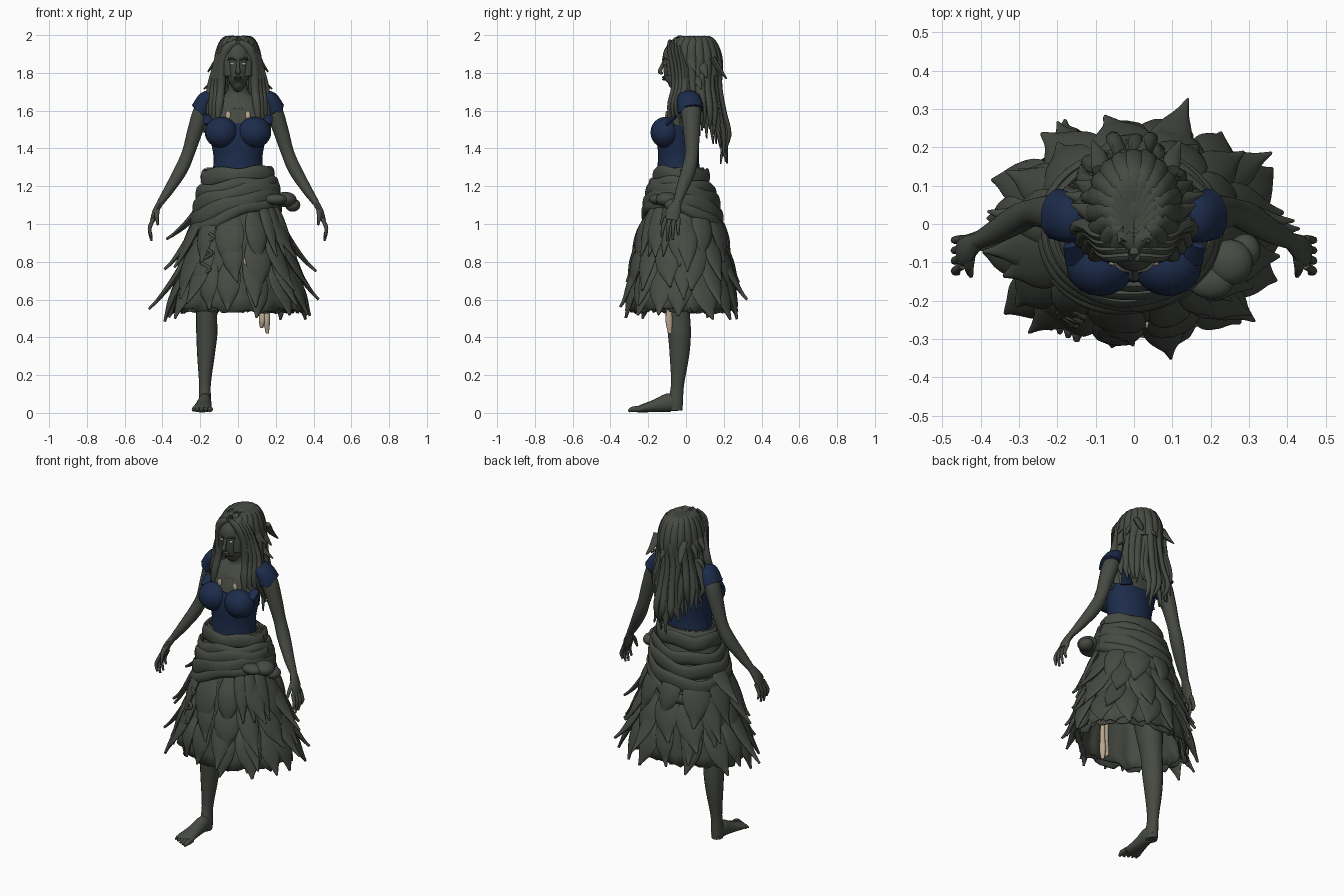
import bpy, bmesh, math, random
from mathutils import Vector, Matrix

random.seed(7)
if "Cube" in bpy.data.objects:
    bpy.data.objects.remove(bpy.data.objects["Cube"])

X, Y, Z = Vector((1, 0, 0)), Vector((0, 1, 0)), Vector((0, 0, 1))
jitter = random.uniform


def material(name, colour):
    mat = bpy.data.materials.new(name)
    mat.use_nodes = True
    mat.diffuse_color = (*colour, 1)
    shader = mat.node_tree.nodes["Principled BSDF"]
    shader.inputs["Base Color"].default_value = (*colour, 1)
    shader.inputs["Roughness"].default_value = 0.8
    return mat


ASH = material("ash green", (0.062, 0.07, 0.056))
NAVY = material("navy cloth", (0.012, 0.025, 0.07))
BONE = material("bone", (0.48, 0.39, 0.28))
PALE = material("pale eye", (0.6, 0.6, 0.55))


def finish(bm, name, mat, angle=50):
    bmesh.ops.recalc_face_normals(bm, faces=bm.faces)
    mesh = bpy.data.meshes.new(name)
    bm.to_mesh(mesh)
    bm.free()
    obj = bpy.data.objects.new(name, mesh)
    bpy.context.collection.objects.link(obj)
    mesh.materials.append(mat)
    bpy.ops.object.select_all(action='DESELECT')
    obj.select_set(True)
    bpy.context.view_layer.objects.active = obj
    bpy.ops.object.shade_smooth_by_angle(angle=math.radians(angle))
    return obj


def smooth_path(rows, sub):
    """Catmull-Rom through rows of (x, y, z, half width, half depth)."""
    rows = [Vector(r) for r in rows]
    ends = [rows[0] * 2 - rows[1]] + rows + [rows[-1] * 2 - rows[-2]]
    out = []
    for a, b, c, d in zip(ends, ends[1:], ends[2:], ends[3:]):
        for i in range(sub):
            t = i / sub
            out.append(b + (c - a) * (t / 2) + (a * 2 - b * 5 + c * 4 - d) * (t * t / 2)
                       + (b * 3 - a - c * 3 + d) * (t ** 3 / 2))
    return out + [rows[-1]]


def tube(bm, rows, side=X, n=10, sub=4, cap=True):
    """Sweep an ellipse along a path; side gives the width direction."""
    path = smooth_path(rows, sub)
    rings = []
    for i, row in enumerate(path):
        tangent = (path[min(i + 1, len(path) - 1)] - path[max(i - 1, 0)]).to_3d().normalized()
        u = (side - tangent * side.dot(tangent)).normalized()
        v = tangent.cross(u)
        ring = []
        for k in range(n):
            a = math.tau * k / n
            offset = u * math.cos(a) * max(row[3], 0.002) + v * math.sin(a) * max(row[4], 0.002)
            ring.append(bm.verts.new(row.to_3d() + offset))
        rings.append(ring)
    for r, q in zip(rings, rings[1:]):
        for k in range(n):
            bm.faces.new((r[k], r[(k + 1) % n], q[(k + 1) % n], q[k]))
    if cap:
        bm.faces.new(rings[0])
        bm.faces.new(rings[-1])


def blob(bm, centre, size):
    mat = Matrix.Translation(centre) @ Matrix.Diagonal((*size, 1))
    bmesh.ops.create_uvsphere(bm, u_segments=20, v_segments=12, radius=1, matrix=mat)


# Torso and neck
bm = bmesh.new()
tube(bm, [(0, -.03, 1.2, .13, .1), (0, -.04, 1.32, .118, .092), (0, -.04, 1.45, .135, .095),
          (0, -.02, 1.57, .155, .085), (0, 0, 1.64, .14, .065), (0, .005, 1.69, .065, .05),
          (0, -.01, 1.76, .045, .045)], n=28)
finish(bm, "torso", ASH)

# Head with nose, lips and brows
bm = bmesh.new()
tube(bm, [(0, -.075, 1.715, .015, .02), (0, -.06, 1.735, .036, .055), (0, -.045, 1.78, .058, .074),
          (0, -.035, 1.84, .07, .087), (0, -.03, 1.9, .07, .09), (0, -.02, 1.96, .045, .06)], n=28)
tube(bm, [(0, -.115, 1.865, .008, .008), (0, -.13, 1.83, .009, .01), (0, -.138, 1.806, .014, .012),
          (0, -.122, 1.797, .012, .006)])
for z in (1.766, 1.777):
    blob(bm, (0, -.117, z), (.022, .01, .006))
for s in (1, -1):
    tube(bm, [(s * .01, -.12, 1.868, .005, .008), (s * .035, -.114, 1.876, .005, .008),
              (s * .058, -.09, 1.866, .004, .005)], Z, n=6)
finish(bm, "head", ASH)
bm = bmesh.new()
for s in (1, -1):
    blob(bm, (s * .03, -.112, 1.848), (.015, .007, .006))
finish(bm, "eyes", PALE)

# Bodice with cups, and short sleeves
bm = bmesh.new()
tube(bm, [(0, -.04, 1.29, .132, .112), (0, -.04, 1.36, .13, .108), (0, -.04, 1.45, .147, .11),
          (0, -.03, 1.52, .162, .098)], n=32)
for s in (1, -1):
    blob(bm, (s * .088, -.11, 1.485), (.088, .078, .082))
    tube(bm, [(s * .15, -.1, 1.53, .03, .01), (s * .165, -.055, 1.57, .02, .01)])
    tube(bm, [(s * .1, .055, 1.5, .05, .012), (s * .13, .06, 1.58, .035, .012),
              (s * .16, .04, 1.66, .03, .012)])
finish(bm, "bodice", NAVY)
bm = bmesh.new()
for s in (1, -1):
    tube(bm, [(s * .125, .01, 1.675, .05, .03), (s * .165, .015, 1.66, .064, .046),
              (s * .2, .025, 1.605, .068, .05)], Y, n=16)
for v in bm.verts:
    if v.co.z < 1.62:
        v.co.z += jitter(-.025, .015)
finish(bm, "sleeves", NAVY)

# Exposed bone on the chest
bm = bmesh.new()
for s in (1, -1):
    blob(bm, (s * .052, -.103, 1.575), (.014, .007, .024))
for i in range(-2, 3):
    blob(bm, (i * .014, -.088, 1.612), (.005, .007, .006))
finish(bm, "chest_bones", BONE)

# Arms, palms and fingers
for s, label in ((1, "left"), (-1, "right")):
    bm = bmesh.new()
    tube(bm, [(s * .13, .01, 1.65, .045, .035), (s * .185, .025, 1.61, .054, .046),
              (s * .225, .03, 1.5, .045, .042), (s * .262, .03, 1.38, .036, .035),
              (s * .3, .015, 1.29, .039, .036), (s * .36, -.02, 1.19, .032, .028),
              (s * .41, -.045, 1.115, .022, .019)], Y, n=14)
    tube(bm, [(s * .405, -.042, 1.125, .021, .018), (s * .435, -.065, 1.07, .037, .017),
              (s * .452, -.075, 1.02, .037, .014)], Y)
    for i in range(4):
        y, drop = -.108 + i * .023, (0, .02, .014, -.012)[i]
        tube(bm, [(s * .447, y, 1.03, .011, .011), (s * .468, y - .015 + i * .004, .975, .01, .01),
                  (s * .458, y - .02 + i * .006, .93 - drop, .006, .006)], Y, n=8)
    tube(bm, [(s * .425, -.07, 1.09, .014, .012), (s * .43, -.115, 1.045, .012, .011),
              (s * .425, -.135, .995, .006, .006)], n=8)
    finish(bm, label + "_arm", ASH)

# Standing leg, foot and toes
bm = bmesh.new()
tube(bm, [(-.1, -.03, 1.1, .1, .1), (-.14, -.05, .8, .085, .09), (-.165, -.045, .55, .058, .068),
          (-.165, -.035, .42, .056, .062), (-.17, -.035, .3, .046, .052),
          (-.175, -.045, .15, .031, .035), (-.175, -.055, .06, .033, .04),
          (-.175, -.055, .012, .03, .036)], n=18)
tube(bm, [(-.175, -.03, .03, .024, .024), (-.175, -.08, .055, .034, .05),
          (-.183, -.16, .038, .042, .034), (-.19, -.24, .022, .054, .02),
          (-.19, -.26, .016, .05, .014)], n=16)
for i in range(5):
    x, r = -.148 - i * .022, .015 - i * .0015
    tube(bm, [(x, -.235, .02, r, r), (x, -.28 + i * .007, .019, r, r),
              (x - .002, -.305 + i * .01, .01, r / 2, r / 2)], n=8)
finish(bm, "right_leg", ASH)

# Severed thigh and the bone below it
bm = bmesh.new()
tube(bm, [(.1, -.03, 1.1, .1, .1), (.12, -.08, .85, .08, .085), (.13, -.1, .7, .05, .05)], n=16)
finish(bm, "left_thigh_stump", ASH)
bm = bmesh.new()
for dx, end in ((-.012, .45), (.012, .42)):
    tube(bm, [(.13 + dx, -.1, .75, .014, .014), (.14 + dx, -.09, .56, .014, .014),
              (.14 + dx, -.09, .49, .018, .02), (.14 + dx * 1.3, -.085, end, .008, .01)])
blob(bm, (.055, -.262, .8), (.028, .02, .035))
finish(bm, "left_leg_bones", BONE)

# Skirt: one profile drives the cloth, the wraps and the petals
PROFILE = [(.54, .345, .265), (.8, .272, .232), (1, .225, .2), (1.1, .205, .175),
           (1.2, .188, .145), (1.3, .165, .12)]


def on_skirt(angle, z, out=0):
    z = min(max(z, .54), 1.299)
    for (za, xa, ya), (zb, xb, yb) in zip(PROFILE, PROFILE[1:]):
        if za <= z <= zb:
            t = (z - za) / (zb - za)
            rx, ry = xa + (xb - xa) * t, ya + (yb - ya) * t
    return math.cos(angle) * (rx + out), math.sin(angle) * (ry + out) - .025


for name, shrink in (("skirt", 1), ("underskirt", .9)):
    bm = bmesh.new()
    tube(bm, [(0, -.025, z, rx * shrink, ry * shrink) for z, rx, ry in PROFILE], n=72, cap=False)
    for v in bm.verts:
        a, low = math.atan2(v.co.y, v.co.x), max(0, 1.1 - v.co.z)
        wave = 1 + low * (.05 * math.sin(11 * a) + .03 * math.sin(17 * a + 1))
        v.co.x *= wave
        v.co.y *= wave
        if v.co.z < .56:
            v.co.z += jitter(-.015, .02)
    finish(bm, name, ASH).modifiers.new("cloth", 'SOLIDIFY').thickness = .008


def petal(bm, angle, top, length, width, flare, sway=0):
    rows = []
    for t, out, w in ((0, -.01, .6), (.3, .014, 1), (.6, .02 + flare * .25, .85),
                      (.85, .01 + flare * .7, .35), (1, .01 + flare, .08)):
        z = top - length * t
        rows.append((*on_skirt(angle + sway * t * t, z, out), z, width * w, .006 + .012 * w))
    tube(bm, rows, Vector((-math.sin(angle), math.cos(angle), 0)), n=10)


# Petal tiers, overlapping from the hem upward
for tier, (top, count, size) in enumerate(((.78, 15, .25), (.93, 13, .27), (1.07, 11, .27))):
    bm = bmesh.new()
    for i in range(count):
        a = math.tau * (i + tier / 2) / count + jitter(-.08, .08)
        flare = jitter(.015, .07) * (.5 if math.sin(a) < -.8 else 1)
        petal(bm, a, top + jitter(-.03, .03), size + jitter(-.03, .03),
              jitter(.055, .08), flare, jitter(-.15, .15))
    finish(bm, "petal_tier_%d" % (tier + 1), ASH)

# Long flared petals standing clear of the skirt: angle, top, length, flare
bm = bmesh.new()
for degrees, top, length, flare in ((184, .9, .35, .12), (2, .88, .28, .09), (8, 1.04, .29, .12),
                                    (172, 1.12, .2, .13), (190, 1.02, .26, .1), (72, .88, .28, .1),
                                    (38, .82, .25, .09), (122, .85, .27, .06), (230, .84, .26, .07),
                                    (285, .84, .28, .06), (318, .85, .28, .07), (150, .98, .28, .07)):
    petal(bm, math.radians(degrees), top, length, .055, flare, jitter(-.05, .05))
finish(bm, "long_petals", ASH)

# Waist wrap and draped folds falling from the left hip to the right
bm = bmesh.new()
for z, tilt, width, out in ((1.25, .01, .045, .004), (1.18, .03, .04, .014), (1.13, .05, .045, .018),
                            (1.07, .07, .045, .016), (1.01, .1, .03, .012)):
    rows = []
    for i in range(25):
        a = math.tau * i / 24
        h = z + tilt * math.cos(a + .6) + .008 * math.sin(5 * a + z * 40)
        rows.append((*on_skirt(a, h, out), h, width, .016))
    tube(bm, rows, Z, sub=3)
finish(bm, "waist_drape", ASH)

# Knot on the left hip and its gathered ends, with a cord on the right thigh
bm = bmesh.new()
blob(bm, (.25, -.1, 1.13), (.06, .06, .04))
blob(bm, (.29, -.07, 1.1), (.04, .045, .035))
blob(bm, (.2, -.15, 1.13), (.06, .045, .03))
for degrees in (-50, -38, -20):
    petal(bm, math.radians(degrees), 1.13, .3, .04, .045)
finish(bm, "hip_knot", ASH)
bm = bmesh.new()
rows = []
for i in range(22):
    a, z = math.radians(236 + 6 * math.sin(i * .75)), .95 - i * .01
    rows.append((*on_skirt(a, z, .035), z, .009, .009))
tube(bm, rows, Y, n=8, sub=2)
finish(bm, "thigh_cord", ASH)

# Hair cap and combed locks over the crown
bm = bmesh.new()
blob(bm, (0, .045, 1.87), (.102, .125, .122))
for s in (1, -1):
    for i in range(9):
        a = math.radians(-62 + i * 19)
        rows = [(s * .006, -.06 + i * .012, 1.975, .015, .012)]
        for lift, out in ((.105, .6), (.06, .9), (-.01, 1.04), (-.09, 1.02)):
            rows.append((s * math.cos(a) * .108 * out, .04 + math.sin(a) * .135 * out,
                         1.875 + lift, .026, .015))
        tube(bm, rows, Vector((-s * math.sin(a), math.cos(a), .01)), n=8)
finish(bm, "hair_cap", ASH)

# Front locks framing the face, and flicks at the sides
bm = bmesh.new()
for s in (1, -1):
    for i in range(4):
        d = i * .018
        tube(bm, [(s * .008, -.085 + d, 1.965, .015, .012), (s * (.06 + d / 3), -.085 + d, 1.925, .025, .016),
                  (s * (.085 + d / 2), -.065 + d, 1.83, .024, .018),
                  (s * (.09 + d), -.06 + d, 1.72, .022, .02), (s * (.1 + d), -.085 + d, 1.62, .02, .015),
                  (s * (.115 + d), -.08 + d * 2, 1.52 - jitter(0, .06), .005, .005)], n=8)
    for y, z, reach in ((.02, 1.86, .16), (.08, 1.83, .15), (.05, 1.77, .18)):
        tube(bm, [(s * .085, y, z + .05, .025, .012), (s * .118, y + .01, z, .024, .012),
                  (s * reach, y + .03, z - .055, .004, .004)], Y, n=8)
finish(bm, "front_locks", ASH)

# Long tangled locks down the back and over the shoulders
bm = bmesh.new()
for i in range(32):
    a = math.radians(-5 + 190 * i / 31)
    c, s = math.cos(a), math.sin(a)
    end, wide = 1.3 + .2 * abs(c) + jitter(-.03, .08), jitter(.85, 1.15)
    rows = [(c * .07, .04 + s * .09, 1.95, .018, .014)]
    for z, rx, back in ((1.85, .11, .15), (1.73, .125, .15), (1.6, .155, .17), (1.47, .15, .195)):
        if z > end + .05:
            rows.append((c * rx * wide + jitter(-.012, .012), s * back * wide + .015, z, .019, .015))
    rows.append((c * .16 + jitter(-.025, .025), .03 + s * .17 + jitter(-.02, .02), end, .004, .004))
    tube(bm, rows, Vector((-s, c, 0)), n=8)
for x in (-.09, .02, .1):
    tube(bm, [(x, .14, 1.88, .02, .015), (x, .175, 1.82, .022, .014), (x * 1.2, .215, 1.77, .004, .004)], n=8)
finish(bm, "back_locks", ASH)
